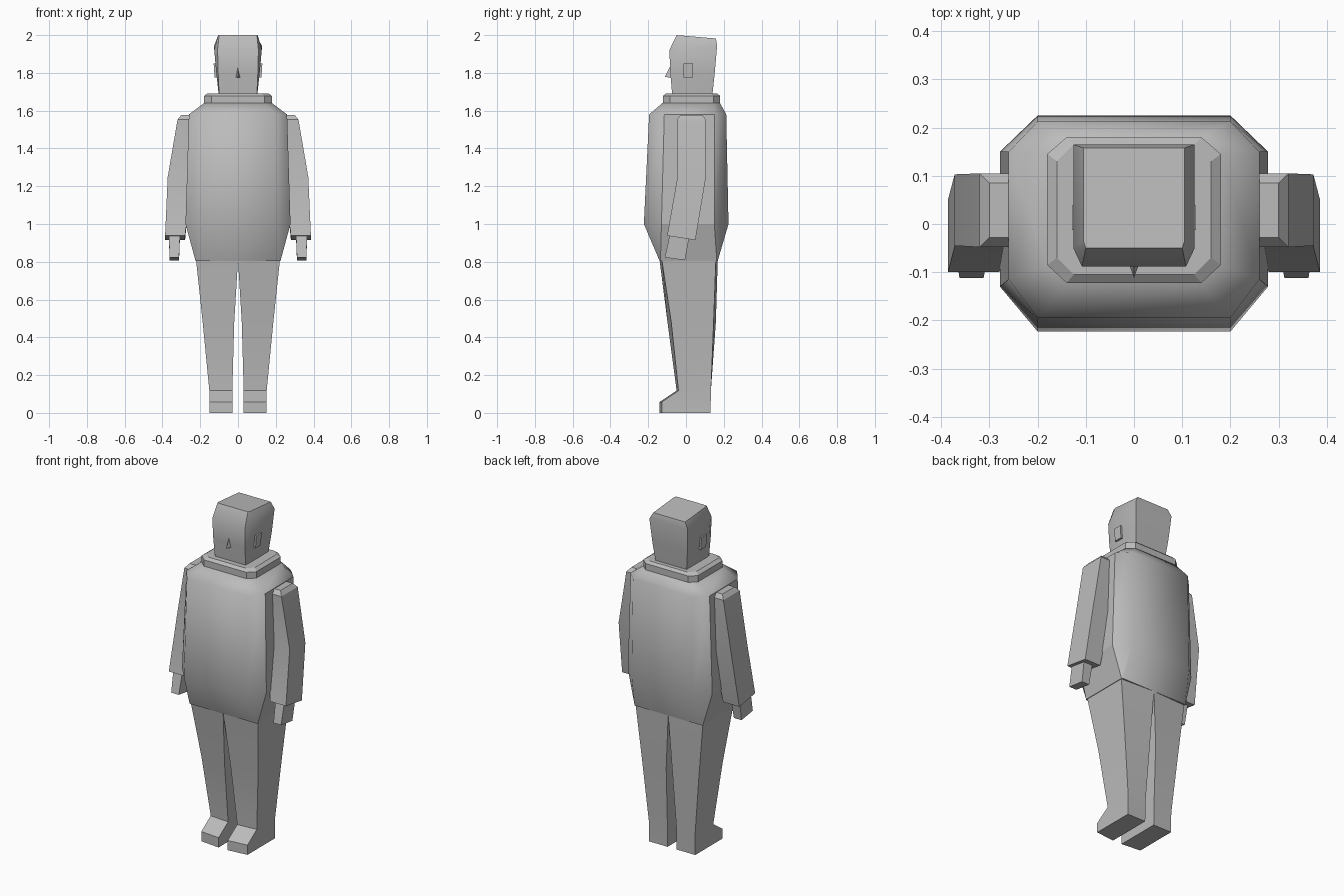
import bpy, bmesh, math

if "Cube" in bpy.data.objects:
    bpy.data.objects.remove(bpy.data.objects["Cube"])

grey = bpy.data.materials.new("plain grey")
grey.diffuse_color = (0.5, 0.5, 0.5, 1)
grey.use_nodes = True
grey.node_tree.nodes["Principled BSDF"].inputs["Base Color"].default_value = grey.diffuse_color


def loft(name, rings, mirror=False, limit=30, sharp=lambda e: False):
    """Skin a closed solid over rings of equal point count."""
    bm = bmesh.new()
    rows = [[bm.verts.new(p) for p in ring] for ring in rings]
    n = len(rows[0])
    for a, b in zip(rows, rows[1:]):
        for i in range(n):
            j = (i + 1) % n
            bm.faces.new((a[i], a[j], b[j], b[i]))
    bm.faces.new(rows[0])
    bm.faces.new(rows[-1])
    bmesh.ops.recalc_face_normals(bm, faces=bm.faces)
    for f in bm.faces:
        f.smooth = True
    for e in bm.edges:
        e.smooth = e.calc_face_angle(0) < math.radians(limit) and not sharp(e)
    me = bpy.data.meshes.new(name)
    bm.to_mesh(me)
    bm.free()
    me.materials.append(grey)
    ob = bpy.data.objects.new(name, me)
    bpy.context.collection.objects.link(ob)
    if mirror:
        ob.modifiers.new("mirror", 'MIRROR').use_bisect_axis[0] = False
    return ob


def octagon(z, x, xc, f, fc, b, bc):
    """Chamfered rectangle: half width, front and back with chamfer starts."""
    return [(-xc, f, z), (xc, f, z), (x, fc, z), (x, bc, z),
            (xc, b, z), (-xc, b, z), (-x, bc, z), (-x, fc, z)]


def rect(x0, x1, y0, y1, z0, z1=None):
    """Four-sided section, z0 at the front and z1 at the back."""
    z1 = z0 if z1 is None else z1
    return [(x0, y0, z0), (x1, y0, z0), (x1, y1, z1), (x0, y1, z1)]


# torso: soft front and back, crisp edges along the flat sides
loft("torso", [
    octagon(0.805, 0.225, 0.218, -0.14, -0.135, 0.168, 0.163),
    octagon(1.00, 0.278, 0.20, -0.223, -0.13, 0.225, 0.15),
    octagon(1.58, 0.26, 0.20, -0.195, -0.115, 0.213, 0.15),
    octagon(1.64, 0.18, 0.14, -0.125, -0.085, 0.18, 0.145)],
    limit=56, sharp=lambda e: all(abs(v.co.x) > 0.221 for v in e.verts))

# collar
loft("collar", [
    octagon(1.635, 0.18, 0.14, -0.122, -0.085, 0.18, 0.145),
    octagon(1.678, 0.18, 0.14, -0.122, -0.085, 0.18, 0.145),
    octagon(1.692, 0.16, 0.125, -0.105, -0.07, 0.165, 0.13)], limit=10)


# head, with slightly narrower face
def head_ring(xf, xs, f, s, b, zf, zb):
    zs = zf + (zb - zf) * (s - f) / (b - f)
    return [(-xf, f, zf), (xf, f, zf), (xs, s, zs),
            (xs, b, zb), (-xs, b, zb), (-xs, s, zs)]


loft("head", [
    head_ring(0.10, 0.102, -0.073, -0.05, 0.14, 1.685, 1.685),
    head_ring(0.105, 0.115, -0.083, -0.05, 0.152, 1.80, 1.80),
    head_ring(0.108, 0.126, -0.088, -0.05, 0.165, 1.92, 1.945),
    head_ring(0.10, 0.105, -0.05, -0.035, 0.158, 2.0, 1.982)],
    limit=56)

# nose and ears
loft("nose", [
    [(-0.015, -0.07, 1.775), (0, -0.112, 1.778), (0.015, -0.07, 1.775)],
    [(-0.002, -0.07, 1.83), (0, -0.086, 1.83), (0.002, -0.07, 1.83)]], limit=10)
loft("ear", [rect(0.10, 0.124, -0.012, 0.038, 1.775),
             rect(0.10, 0.129, -0.012, 0.038, 1.85)], mirror=True, limit=10)


# sleeve: bent forward at the elbow, bevelled shoulder
loft("arm", [
    rect(0.28, 0.386, -0.10, 0.05, 0.938, 0.915),
    rect(0.25, 0.372, -0.045, 0.103, 1.25, 1.235),
    rect(0.24, 0.32, -0.048, 0.105, 1.553),
    rect(0.24, 0.30, -0.028, 0.085, 1.577)], mirror=True, limit=25)

# hand
loft("hand", [
    rect(0.312, 0.362, -0.112, -0.005, 0.823, 0.808),
    rect(0.307, 0.366, -0.085, 0.018, 0.95, 0.935)], mirror=True, limit=10)


# leg: outer edge set back a little from the inner edge
def leg_ring(z, xi, xo, f, b, df, db):
    return [(xi, f, z), (xo, f + df, z), (xo, b - db, z), (xi, b, z)]


loft("leg", [
    leg_ring(0.0, 0.03, 0.152, -0.05, 0.13, 0.01, 0),
    leg_ring(0.12, 0.03, 0.152, -0.05, 0.132, 0.01, 0),
    leg_ring(0.48, 0.02, 0.187, -0.098, 0.158, 0.02, 0.012),
    leg_ring(0.81, 0.0, 0.222, -0.14, 0.168, 0.012, 0.01)],
    mirror=True, limit=25)

# shoe toe: low wedge in front of the ankle
loft("toe", [
    [(0.03, -0.14, 0), (0.152, -0.128, 0), (0.152, 0, 0), (0.03, 0, 0)],
    [(0.03, -0.14, 0.058), (0.152, -0.128, 0.058), (0.152, -0.04, 0.118),
     (0.03, -0.05, 0.118)]], mirror=True, limit=10)
